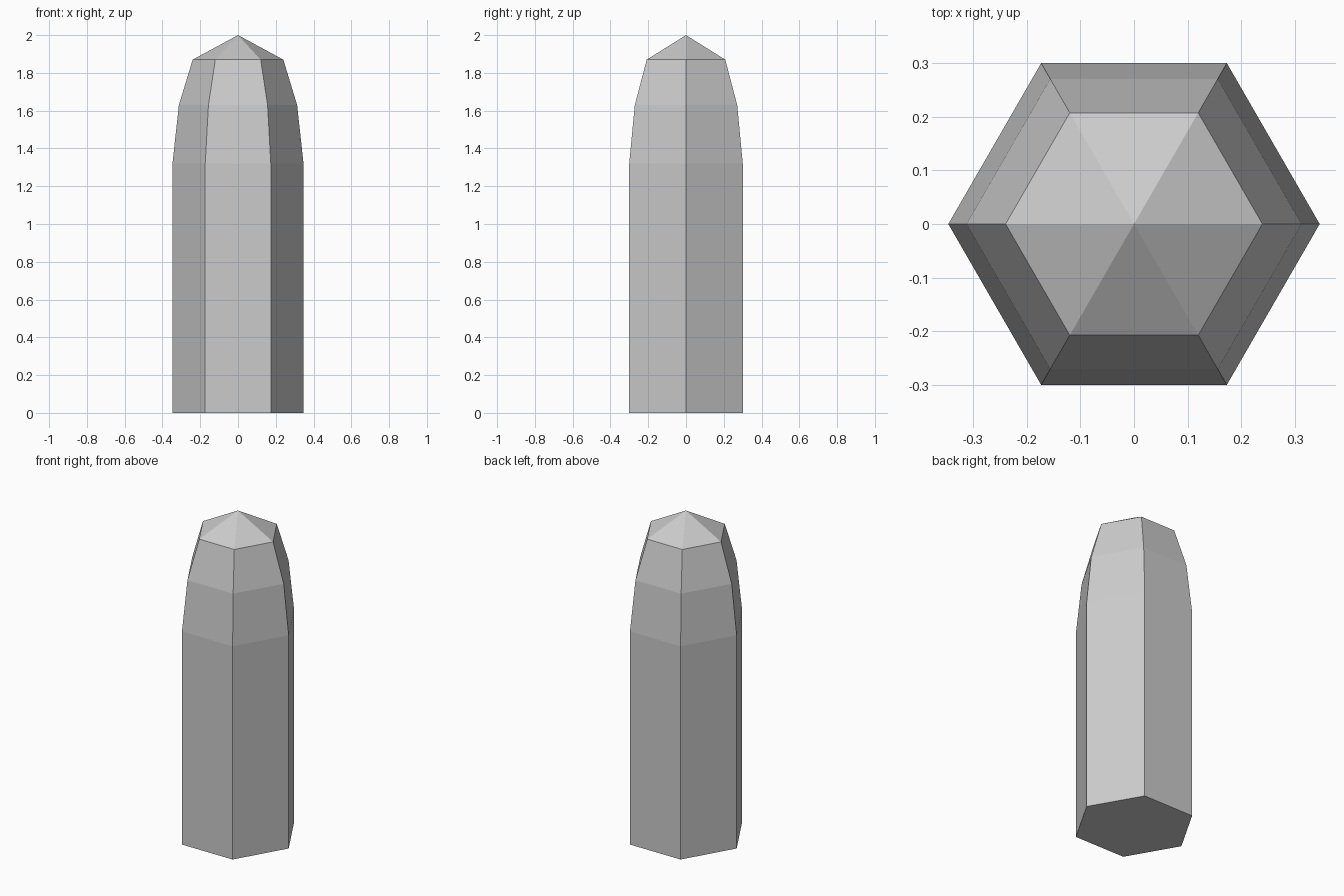
import bpy
import bmesh
from math import cos, sin, pi

cube = bpy.data.objects.get("Cube")
if cube:
    bpy.data.objects.remove(cube, do_unlink=True)

# One plain grey
grey = bpy.data.materials.new("plain_grey")
grey.use_nodes = True
colour = (0.6, 0.6, 0.6, 1.0)
grey.diffuse_color = colour
grey.node_tree.nodes["Principled BSDF"].inputs["Base Color"].default_value = colour

SIDES = 6
TIP_HEIGHT = 2.0
# Corner radius and height of each ring, from the base up
PROFILE = [(0.347, 0.0), (0.347, 1.32), (0.313, 1.63), (0.24, 1.87)]


def ring(bm, radius, z):
    return [bm.verts.new((radius * cos(2 * pi * i / SIDES),
                          radius * sin(2 * pi * i / SIDES), z))
            for i in range(SIDES)]


bm = bmesh.new()
rings = [ring(bm, r, z) for r, z in PROFILE]

# Flat base
bm.faces.new(reversed(rings[0]))

# Side walls and tapering shoulders
for low, high in zip(rings, rings[1:]):
    for i in range(SIDES):
        j = (i + 1) % SIDES
        bm.faces.new((low[i], low[j], high[j], high[i]))

# Pointed cap
tip = bm.verts.new((0, 0, TIP_HEIGHT))
for i in range(SIDES):
    bm.faces.new((rings[-1][i], rings[-1][(i + 1) % SIDES], tip))

mesh = bpy.data.meshes.new("hexagonal_pillar")
bm.to_mesh(mesh)
bm.free()
mesh.materials.append(grey)
pillar = bpy.data.objects.new("hexagonal_pillar", mesh)
bpy.context.collection.objects.link(pillar)
